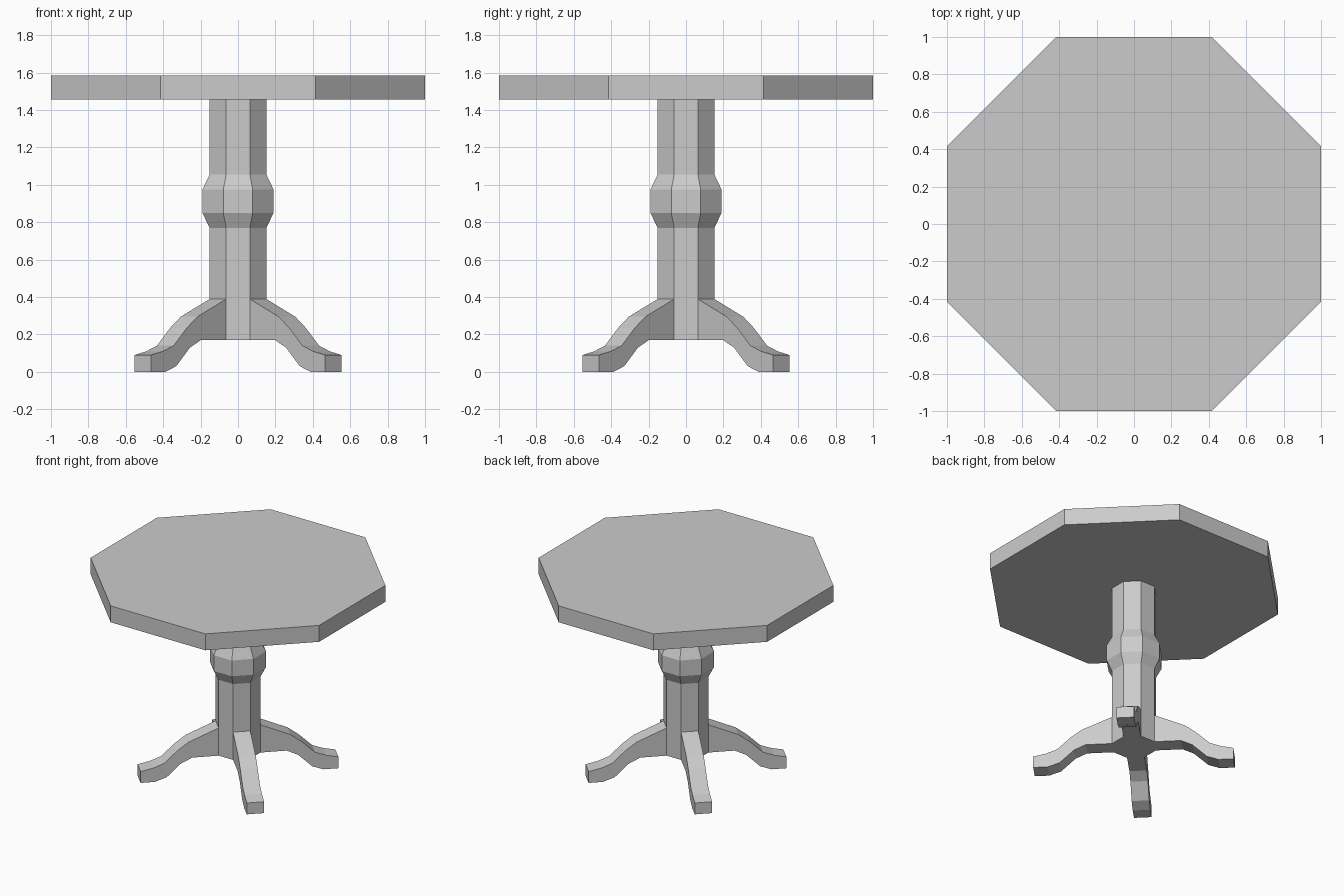
import bpy
import bmesh
from math import pi, cos, sin

cube = bpy.data.objects.get("Cube")
if cube:
    bpy.data.objects.remove(cube)

GREY = (0.6, 0.6, 0.6, 1.0)
mat = bpy.data.materials.new("plain grey")
mat.use_nodes = True
mat.diffuse_color = GREY
mat.node_tree.nodes["Principled BSDF"].inputs["Base Color"].default_value = GREY


def finish(name, bm):
    bmesh.ops.recalc_face_normals(bm, faces=bm.faces)
    mesh = bpy.data.meshes.new(name)
    bm.to_mesh(mesh)
    bm.free()
    mesh.materials.append(mat)
    obj = bpy.data.objects.new(name, mesh)
    bpy.context.collection.objects.link(obj)
    return obj


def octagonal_turning(name, profile):
    """Stack octagons given as (distance to flat side, height)."""
    bm = bmesh.new()
    rings = []
    for flat, z in profile:
        r = flat / cos(pi / 8)
        angles = [pi / 8 + i * pi / 4 for i in range(8)]
        rings.append([bm.verts.new((r * cos(a), r * sin(a), z)) for a in angles])
    for low, high in zip(rings, rings[1:]):
        for i in range(8):
            j = (i + 1) % 8
            bm.faces.new((low[i], low[j], high[j], high[i]))
    bm.faces.new(rings[0])
    bm.faces.new(rings[-1])
    return finish(name, bm)


def curved_leg(name, angle):
    """Sweep paired top and underside points across the leg width."""
    half = 0.063
    top = [(0.15, 0.39), (0.37, 0.295), (0.45, 0.235),
           (0.55, 0.14), (0.63, 0.11), (0.72, 0.09)]
    under = [(0.15, 0.17), (0.343, 0.17), (0.426, 0.13),
             (0.53, 0.03), (0.614, 0.0), (0.72, 0.0)]
    bm = bmesh.new()
    rings = []
    for (rt, zt), (ru, zu) in zip(top, under):
        corners = ((rt, -half, zt), (rt, half, zt), (ru, half, zu), (ru, -half, zu))
        rings.append([bm.verts.new(c) for c in corners])
    for a, b in zip(rings, rings[1:]):
        for i in range(4):
            j = (i + 1) % 4
            bm.faces.new((a[i], a[j], b[j], b[i]))
    bm.faces.new(rings[0])
    bm.faces.new(rings[-1])
    obj = finish(name, bm)
    obj.rotation_euler.z = angle
    return obj


# Table top and column with its collar
octagonal_turning("table_top", [(1.0, 1.455), (1.0, 1.585)])
octagonal_turning("column", [(0.152, 0.17), (0.152, 0.77), (0.19, 0.85),
                             (0.19, 0.975), (0.152, 1.055), (0.152, 1.456)])

# Four legs on the diagonals
names = ("back_left_leg", "back_right_leg", "front_right_leg", "front_left_leg")
for i, leg_name in enumerate(names):
    curved_leg(leg_name, pi / 4 + i * pi / 2)
